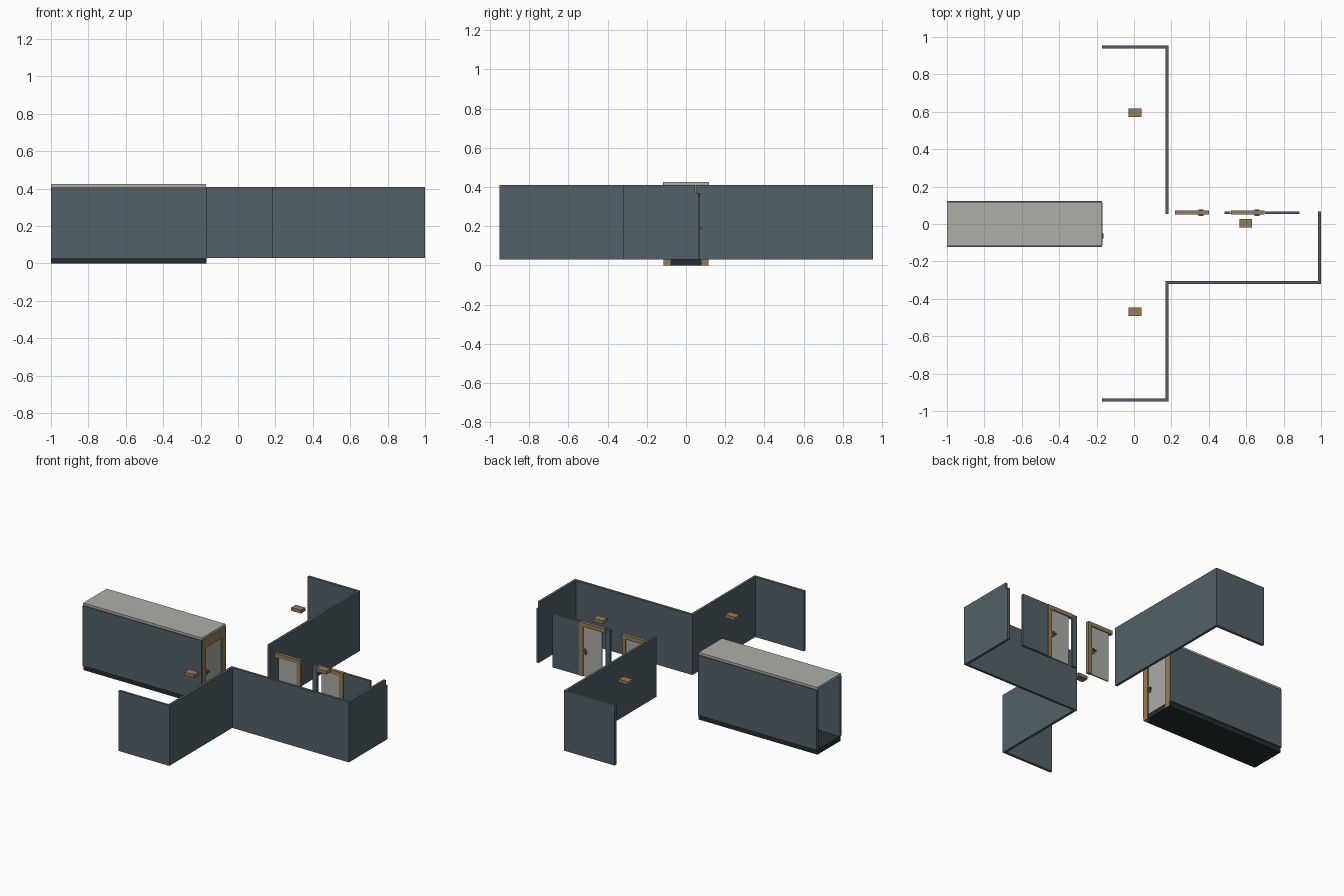
import bpy

if "Cube" in bpy.data.objects:
    bpy.data.objects.remove(bpy.data.objects["Cube"], do_unlink=True)


def material(name, r, g, b):
    m = bpy.data.materials.new(name)
    m.use_nodes = True
    m.diffuse_color = (r, g, b, 1)
    m.node_tree.nodes["Principled BSDF"].inputs["Base Color"].default_value = (r, g, b, 1)
    return m


SLATE = material("slate wall", 0.085, 0.12, 0.14)
PALE = material("pale ceiling", 0.42, 0.43, 0.38)
PANEL = material("pale door", 0.40, 0.41, 0.38)
WOOD = material("tan wood", 0.30, 0.20, 0.10)
HANDLE = material("dark bronze", 0.20, 0.125, 0.055)
DARK = material("dark floor", 0.018, 0.027, 0.03)


def box(name, x, y, z, mat):
    """Box from (low, high) pairs on each axis."""
    bpy.ops.mesh.primitive_cube_add(size=1)
    ob = bpy.context.object
    ob.name = name
    ob.location = [(a + b) / 2 for a, b in (x, y, z)]
    ob.scale = [b - a for a, b in (x, y, z)]
    bpy.ops.object.transform_apply(location=True, rotation=False, scale=True)
    ob.data.materials.append(mat)
    return ob


T = 0.016            # wall thickness
BASE, TOP = 0.03, 0.41
FULL = (BASE, TOP)
HEAD = 0.37          # top of the partition and its doors

# Corridor
LONG = (-1, -0.17)
box("corridor_floor", LONG, (-0.115, 0.115), (0, BASE), DARK)
box("corridor_ceiling", LONG, (-0.117, 0.117), (TOP, 0.425), PALE)
for side, s in (("left", 1), ("right", -1)):
    box(f"corridor_wall_{side}", LONG, sorted((s * 0.107, s * 0.123)), FULL, SLATE)
    box(f"corridor_post_{side}", (-0.19, -0.168), sorted((s * 0.08, s * 0.115)),
        (0, TOP), WOOD)
box("corridor_lintel", (-0.19, -0.168), (-0.107, 0.107), (0.35, TOP), WOOD)
box("corridor_door", (-0.185, -0.176), (-0.08, 0.08), (BASE, 0.35), PANEL)
box("corridor_handle_plate", (-0.188, -0.171), (-0.078, -0.06), (0.17, 0.205), HANDLE)
box("corridor_handle", (-0.172, -0.163), (-0.078, -0.05), (0.185, 0.195), HANDLE)

# Hall walls
box("back_wall", (-0.17, 0.185), (0.939, 0.955), FULL, SLATE)
box("back_side_wall", (0.185 - T, 0.185), (0.053, 0.939), FULL, SLATE)
box("front_wall", (-0.17, 0.185), (-0.95, -0.934), FULL, SLATE)
box("front_side_wall", (0.185 - T, 0.185), (-0.934, -0.305), FULL, SLATE)
box("room_front_wall", (0.185, 1), (-0.321, -0.305), FULL, SLATE)
box("room_end_wall", (1 - T, 1), (-0.305, 0.047), FULL, SLATE)
box("room_end_wall_tip", (1 - T, 1), (0.047, 0.066), (BASE, HEAD), SLATE)

# Partition beside the second door
WALL_Y = (0.053, 0.068)
box("partition_wide", (0.70, 0.885), WALL_Y, (BASE, HEAD), SLATE)
box("partition_narrow", (0.484, 0.516), WALL_Y, (BASE, HEAD), SLATE)

# Two room doors, each with a post, lintel and handle
for name, x in (("first", 0.22), ("second", 0.518)):
    box(f"{name}_lintel", (x, x + 0.18), (0.05, 0.071), (0.345, HEAD), WOOD)
    box(f"{name}_post", (x + 0.154, x + 0.18), (0.051, 0.07), (BASE, 0.345), WOOD)
    box(f"{name}_door", (x + 0.025, x + 0.154), (0.056, 0.064), (BASE, 0.345), PANEL)
    box(f"{name}_handle_plate", (x + 0.135, x + 0.152), (0.05, 0.07), (0.17, 0.205), HANDLE)
    for y in (0.042, 0.07):
        box(f"{name}_handle", (x + 0.125, x + 0.152), (y, y + 0.008), (0.185, 0.195), HANDLE)

# Hanging ceiling fittings
for i, (x, y) in enumerate(((0.005, 0.595), (0.005, -0.47), (0.597, 0.003))):
    box(f"ceiling_fitting_{i}", (x - 0.034, x + 0.034), (y - 0.023, y + 0.023),
        (0.372, 0.392), WOOD)
